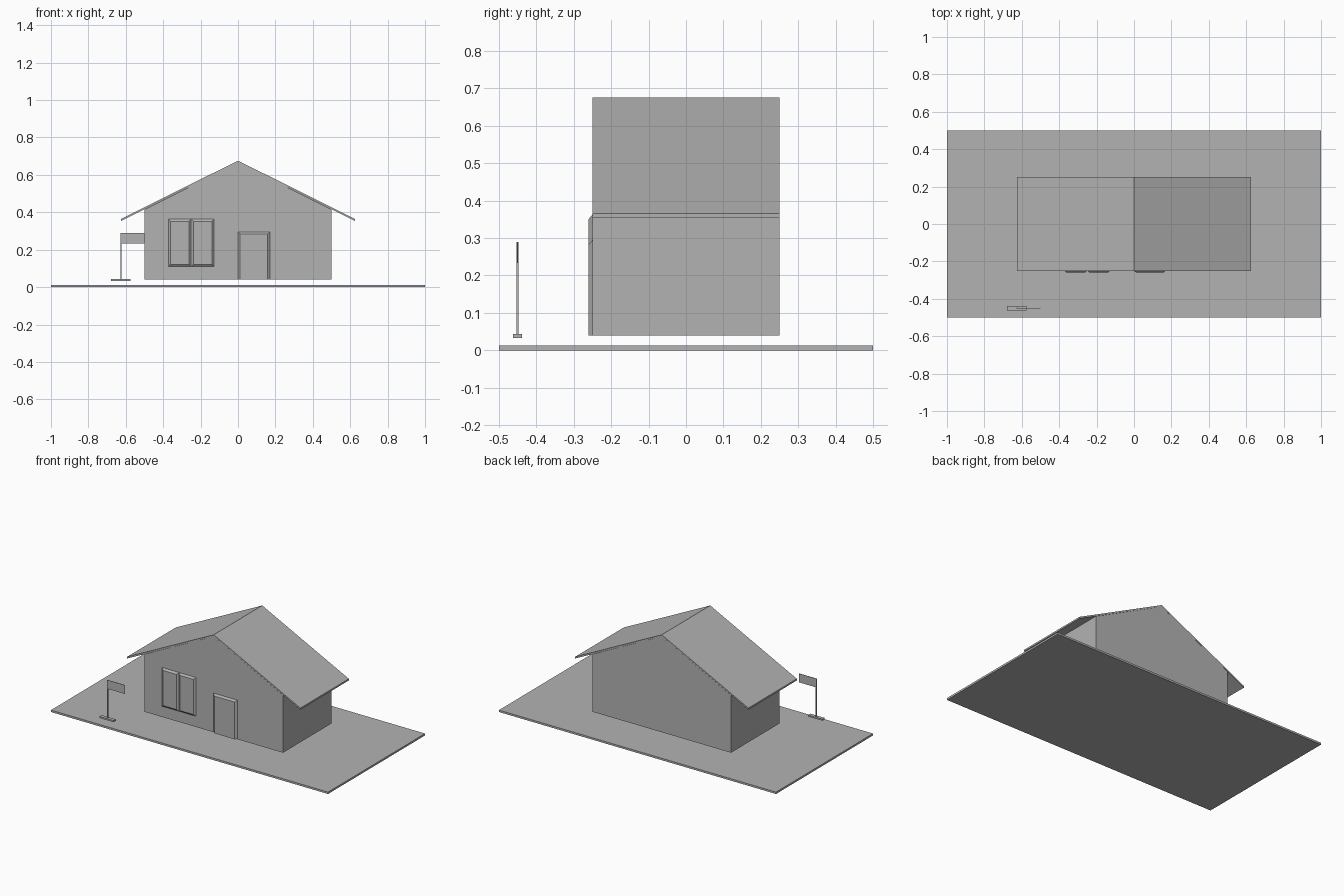
import bpy
import bmesh

cube = bpy.data.objects.get("Cube")
if cube:
    bpy.data.objects.remove(cube, do_unlink=True)

grey = bpy.data.materials.new("plain grey")
grey.use_nodes = True
colour = (0.45, 0.45, 0.45, 1)
grey.diffuse_color = colour
grey.node_tree.nodes["Principled BSDF"].inputs["Base Color"].default_value = colour


def finish(name, bm):
    bmesh.ops.recalc_face_normals(bm, faces=bm.faces)
    mesh = bpy.data.meshes.new(name)
    bm.to_mesh(mesh)
    bm.free()
    mesh.materials.append(grey)
    obj = bpy.data.objects.new(name, mesh)
    bpy.context.collection.objects.link(obj)
    return obj


def loft(name, back, front):
    """Solid between two matching outlines."""
    bm = bmesh.new()
    a = [bm.verts.new(p) for p in back]
    b = [bm.verts.new(p) for p in front]
    bm.faces.new(a)
    bm.faces.new(b)
    for i in range(len(a)):
        j = (i + 1) % len(a)
        bm.faces.new((a[i], a[j], b[j], b[i]))
    return finish(name, bm)


def extrude_y(name, outline, y0, y1):
    return loft(name, [(x, y1, z) for x, z in outline],
                [(x, y0, z) for x, z in outline])


def rect(x0, x1, z0, z1):
    return [(x0, z0), (x1, z0), (x1, z1), (x0, z1)]


def box(name, x0, x1, y0, y1, z0, z1):
    return extrude_y(name, rect(x0, x1, z0, z1), y0, y1)


def panel(name, x0, x1, z0, z1, slope, bottom_slope):
    """Raised wall panel with chamfered edges."""
    back = rect(x0, x1, z0, z1)
    front = rect(x0 + slope, x1 - slope, z0 + bottom_slope, z1 - slope)
    return loft(name, [(x, WALL, z) for x, z in back],
                [(x, WALL - 0.01, z) for x, z in front])


WALL = -0.25

# Ground slab
box("ground", -1, 1, -0.5, 0.5, 0, 0.0125)

# House body with gables
extrude_y("house_walls", [(-0.5, 0.04), (0.5, 0.04), (0.5, 0.415),
                          (0, 0.665), (-0.5, 0.415)], WALL, -WALL)

# Thin pitched roof with overhanging eaves
extrude_y("roof", [(-0.625, 0.354), (0, 0.665), (0.625, 0.354),
                   (0.625, 0.365), (0, 0.676), (-0.625, 0.365)], WALL, -WALL)

# Door and the two window panes
panel("door", 0, 0.17, 0.04, 0.295, 0.012, 0)
panel("window_right", -0.372, -0.25, 0.11, 0.363, 0.012, 0.012)
panel("window_left", -0.25, -0.128, 0.11, 0.363, 0.012, 0.012)

# Sign on a post
box("sign_base", -0.678, -0.575, -0.462, -0.439, 0.033, 0.043)
box("sign_post", -0.6275, -0.6225, -0.4525, -0.4475, 0.043, 0.29)
box("sign_board", -0.6225, -0.5, -0.4515, -0.4485, 0.233, 0.29)
